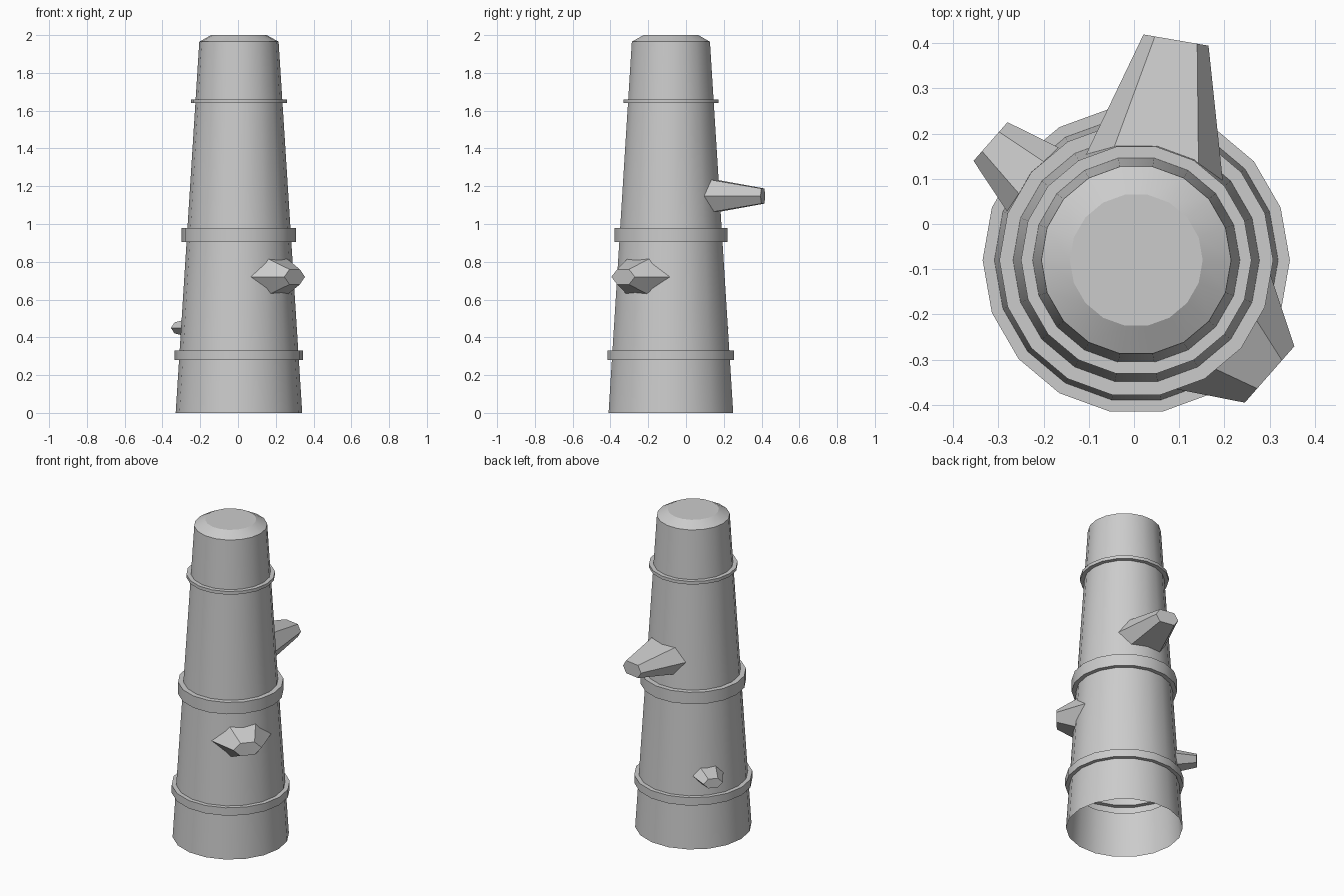
import bpy
import bmesh
from math import cos, sin, pi, radians
from mathutils import Vector

cube = bpy.data.objects.get("Cube")
if cube:
    bpy.data.objects.remove(cube, do_unlink=True)

grey = bpy.data.materials.new("stone_grey")
grey.use_nodes = True
colour = (0.6, 0.6, 0.6, 1)
grey.diffuse_color = colour
grey.node_tree.nodes["Principled BSDF"].inputs["Base Color"].default_value = colour

CENTRE = Vector((0.005, -0.08, 0))
SIDES = 18


def make_object(name, bm):
    mesh = bpy.data.meshes.new(name)
    bm.to_mesh(mesh)
    bm.free()
    mesh.materials.append(grey)
    obj = bpy.data.objects.new(name, mesh)
    bpy.context.collection.objects.link(obj)
    return obj


def loft(bm, loops):
    """Skin consecutive loops of points with quads and return the vertex loops."""
    rings = [[bm.verts.new(p) for p in loop] for loop in loops]
    for low, high in zip(rings, rings[1:]):
        n = len(low)
        for i in range(n):
            j = (i + 1) % n
            bm.faces.new((low[i], low[j], high[j], high[i]))
    return rings


# Tapered trunk, open below, with three raised bands and a chamfered top
def trunk_radius(z):
    return 0.335 - 0.125 * z / 1.965


profile = [(trunk_radius(0), 0)]
for bottom, top, radius in [(0.28, 0.33, 0.34), (0.905, 0.98, 0.303), (1.64, 1.66, 0.255)]:
    profile += [(trunk_radius(bottom), bottom), (radius, bottom),
                (radius, top), (trunk_radius(top), top)]
profile += [(trunk_radius(1.965), 1.965), (0.147, 2.0)]

bm = bmesh.new()
rings = loft(bm, [[CENTRE + Vector((r * cos(2 * pi * i / SIDES), r * sin(2 * pi * i / SIDES), z))
                   for i in range(SIDES)] for r, z in profile])
bm.faces.new(rings[-1])
trunk = make_object("trunk", bm)
bpy.ops.object.select_all(action="DESELECT")
trunk.select_set(True)
bpy.context.view_layer.objects.active = trunk
bpy.ops.object.shade_smooth_by_angle(angle=radians(24))


# Flattened six-sided stubs that widen into the trunk
def stub(name, tip, outward, length, tip_size, root_size, shoulder):
    out = Vector(outward).normalized()
    side = Vector((-out.y, out.x, 0))
    up = Vector((0, 0, 1))
    corners = [(1, 0), (shoulder, 1), (-shoulder, 1), (-1, 0), (-shoulder, -1), (shoulder, -1)]
    loops = []
    for depth, (width, height) in [(length, root_size), (0, tip_size)]:
        middle = Vector(tip) - out * depth
        loops.append([middle + side * (a * width) + up * (b * height) for a, b in corners])
    bm = bmesh.new()
    bm.faces.new(loft(bm, loops)[-1])
    bmesh.ops.recalc_face_normals(bm, faces=bm.faces)
    make_object(name, bm)


stub("back_stub", (0.093, 0.407, 1.148), (0.17, 0.985, 0), 0.30, (0.073, 0.04), (0.158, 0.092), 0.65)
stub("front_left_stub", (0.30, -0.333, 0.72), (0.75, -0.66, 0), 0.17, (0.083, 0.04), (0.182, 0.118), 0.5)
stub("back_right_stub", (-0.3175, 0.1825, 0.45), (-0.75, 0.66, 0), 0.16, (0.057, 0.029), (0.10, 0.055), 0.5)
